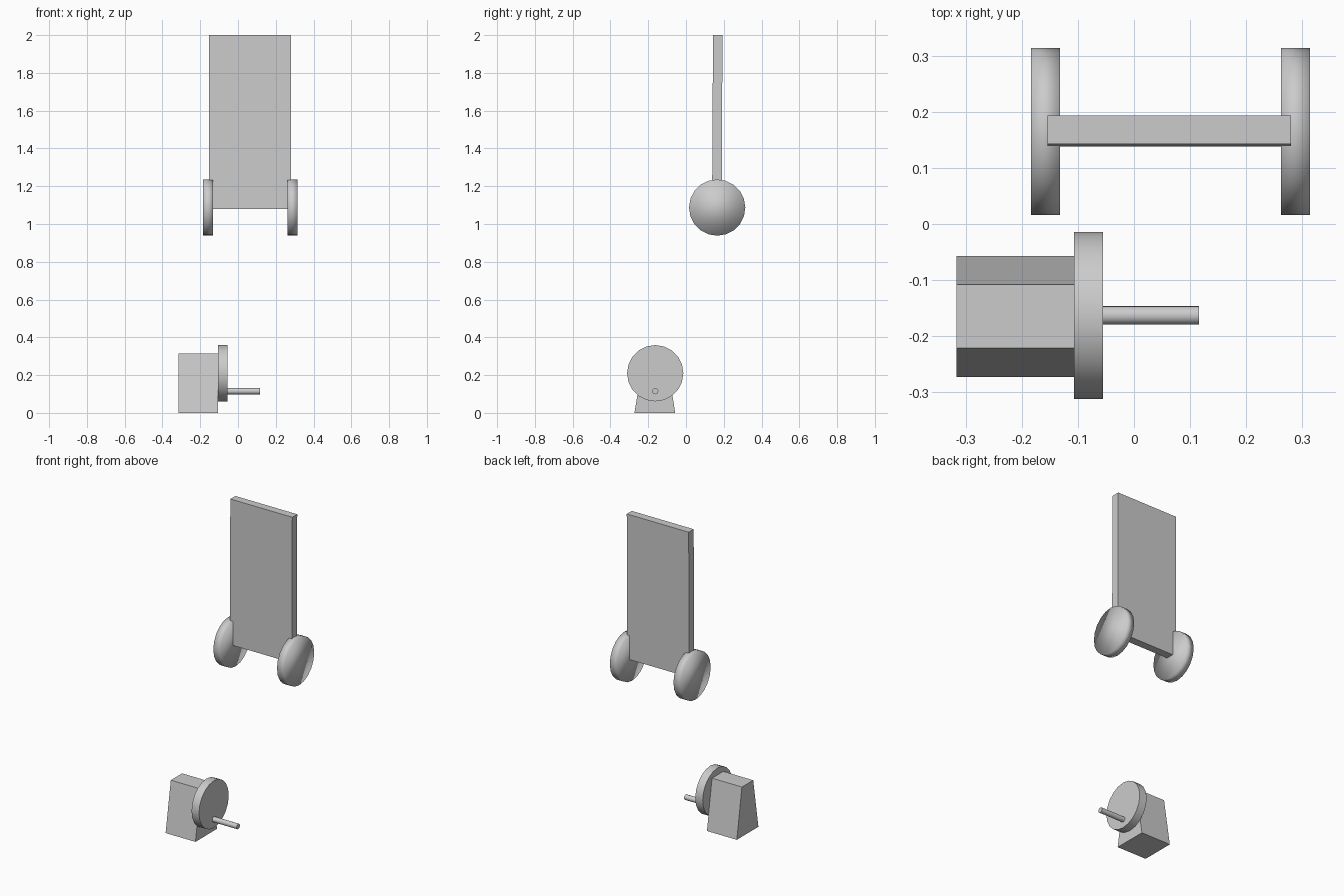
import bpy, bmesh, math
from mathutils import Matrix, Vector

if "Cube" in bpy.data.objects:
    bpy.data.objects.remove(bpy.data.objects["Cube"])


def finish(name, bm):
    bmesh.ops.recalc_face_normals(bm, faces=bm.faces)
    me = bpy.data.meshes.new(name)
    bm.to_mesh(me)
    bm.free()
    ob = bpy.data.objects.new(name, me)
    bpy.context.collection.objects.link(ob)
    return ob


def prism_x(name, profile, x0, x1):
    """Extrude a (y, z) profile along x."""
    bm = bmesh.new()
    face = bm.faces.new([bm.verts.new((x0, y, z)) for y, z in profile])
    ext = bmesh.ops.extrude_face_region(bm, geom=[face])
    moved = [g for g in ext["geom"] if isinstance(g, bmesh.types.BMVert)]
    bmesh.ops.translate(bm, verts=moved, vec=Vector((x1 - x0, 0, 0)))
    return finish(name, bm)


def disc_x(name, x0, x1, y, z, r, sides=20, smooth_caps=False):
    """Cylinder lying along x, optionally with fully smoothed rims."""
    bm = bmesh.new()
    mat = Matrix.Translation(((x0 + x1) / 2, y, z)) @ Matrix.Rotation(math.pi / 2, 4, 'Y')
    bmesh.ops.create_cone(bm, cap_ends=True, segments=sides, radius1=r,
                          radius2=r, depth=x1 - x0, matrix=mat)
    for f in bm.faces:
        f.smooth = smooth_caps or len(f.verts) == 4
    if not smooth_caps:
        for e in bm.edges:
            if any(len(f.verts) > 4 for f in e.link_faces):
                e.smooth = False
    return finish(name, bm)


# Upper assembly: slightly leaning panel between two wheels
prism_x("panel", [(0.138, 1.08), (0.189, 1.08), (0.193, 2.0), (0.143, 2.0)], -0.154, 0.28)
for name, x0 in (("wheel_left", -0.184), ("wheel_right", 0.262)):
    disc_x(name, x0, x0 + 0.052, 0.165, 1.087, 0.149, smooth_caps=True)

# Lower assembly: tapered base, flywheel and crank handle
prism_x("tapered_base", [(-0.273, 0), (-0.057, 0), (-0.108, 0.315), (-0.221, 0.315)], -0.316, -0.107)
disc_x("flywheel", -0.107, -0.055, -0.163, 0.21, 0.149)
disc_x("crank_handle", -0.055, 0.116, -0.163, 0.115, 0.0165)
